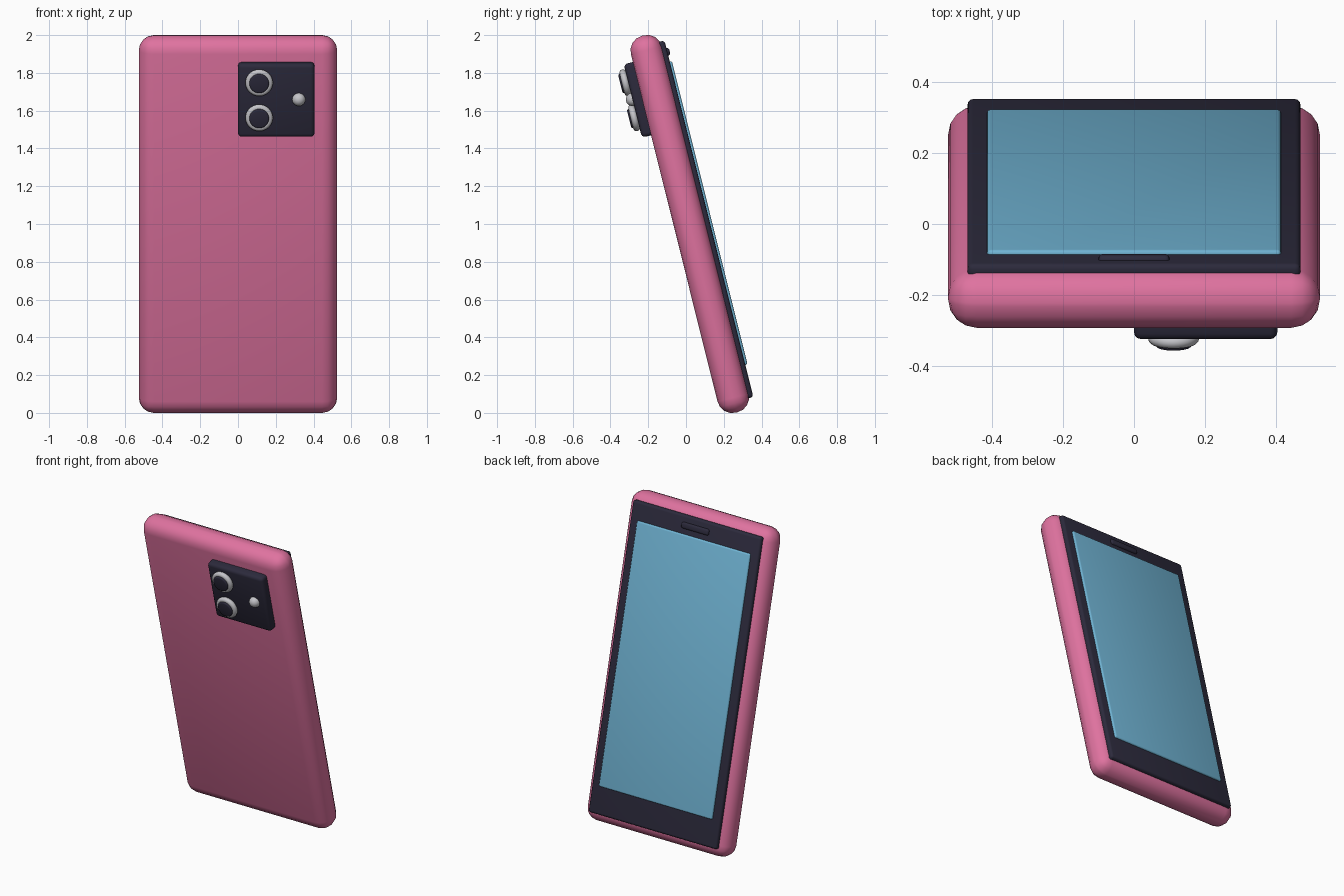
import bpy
import math
from mathutils import Matrix, Vector

cube = bpy.data.objects.get("Cube")
if cube:
    bpy.data.objects.remove(cube, do_unlink=True)

# The phone leans forward; parts are placed in its own upright frame
LEAN = Matrix.Translation((0, 0.02, 1)) @ Matrix.Rotation(math.radians(14), 4, "X")


def material(name, colour):
    mat = bpy.data.materials.new(name)
    mat.use_nodes = True
    mat.diffuse_color = (*colour, 1)
    mat.node_tree.nodes["Principled BSDF"].inputs["Base Color"].default_value = (*colour, 1)
    return mat


PINK = material("pink case", (0.74, 0.17, 0.35))
DARK = material("dark navy", (0.025, 0.023, 0.045))
BLUE = material("screen blue", (0.16, 0.45, 0.65))
SILVER = material("silver", (0.55, 0.55, 0.58))


def finish(name, mat, matrix, bevel=0, segments=3):
    obj = bpy.context.object
    obj.name = name
    obj.data.materials.append(mat)
    if bevel:
        mod = obj.modifiers.new("Bevel", "BEVEL")
        mod.width = bevel
        mod.segments = segments
        mod.limit_method = "ANGLE"
        bpy.ops.object.modifier_apply(modifier=mod.name)
    bpy.ops.object.shade_smooth_by_angle(angle=math.radians(35))
    obj.matrix_world = LEAN @ matrix
    return obj


def slab(name, low, high, mat, bevel, segments=3):
    """Rounded box between two corners."""
    low, high = Vector(low), Vector(high)
    bpy.ops.mesh.primitive_cube_add(size=1)
    bpy.context.object.data.transform(Matrix.Diagonal((*(high - low), 1)))
    return finish(name, mat, Matrix.Translation((low + high) / 2), bevel, segments)


# Case and display
slab("case", (-0.525, -0.085, -1.028), (0.525, 0.085, 1.028), PINK, 0.08, 4)
slab("bezel", (-0.47, 0.06, -0.97), (0.47, 0.105, 0.975), DARK, 0.015)
slab("screen", (-0.415, 0.09, -0.795), (0.415, 0.117, 0.86), BLUE, 0.01)
slab("speaker", (-0.1, 0.09, 0.893), (0.1, 0.118, 0.933), DARK, 0.012)

# Camera island with two ringed lenses and a flash
slab("camera_island", (0, -0.135, 0.505), (0.405, -0.06, 0.905), DARK, 0.02)
FACE_FRONT = Matrix.Rotation(math.radians(90), 4, "X")
for label, height in (("upper", 0.808), ("lower", 0.617)):
    bpy.ops.mesh.primitive_torus_add(major_radius=0.055, minor_radius=0.018,
                                     major_segments=32, minor_segments=12)
    finish(label + "_lens_ring", SILVER, Matrix.Translation((0.112, -0.15, height)) @ FACE_FRONT)
    bpy.ops.mesh.primitive_cylinder_add(vertices=32, radius=0.052, depth=0.06)
    finish(label + "_lens", DARK, Matrix.Translation((0.112, -0.147, height)) @ FACE_FRONT, 0.008)
bpy.ops.mesh.primitive_uv_sphere_add(segments=24, ring_count=12, radius=0.035)
finish("flash", SILVER, Matrix.Translation((0.322, -0.135, 0.713)))
